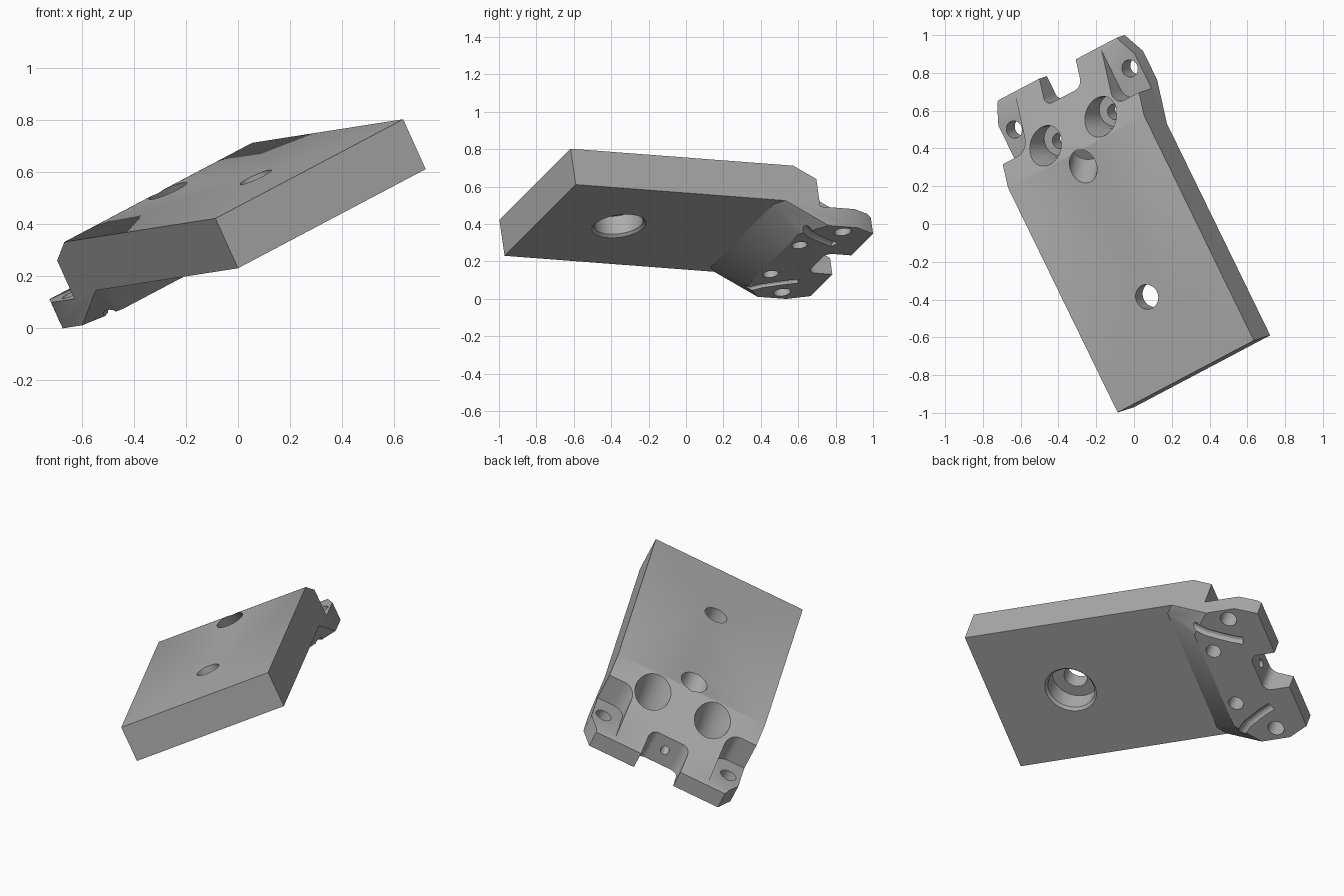
import bpy, bmesh
from mathutils import Vector, Matrix

if "Cube" in bpy.data.objects:
    bpy.data.objects.remove(bpy.data.objects["Cube"])

# Block proportions in its own frame: u across, v along, w through the thickness
W, T, LOW, END = 0.9, 0.212, -0.13, 1.78
MID = W / 2
cutters = []

metal = bpy.data.materials.new("grey_metal")
metal.use_nodes = True
grey = (0.42, 0.42, 0.42, 1)
metal.diffuse_color = grey
metal.node_tree.nodes["Principled BSDF"].inputs["Base Color"].default_value = grey


def make_object(name, bm):
    bmesh.ops.recalc_face_normals(bm, faces=bm.faces[:])
    mesh = bpy.data.meshes.new(name)
    bm.to_mesh(mesh)
    bm.free()
    ob = bpy.data.objects.new(name, mesh)
    bpy.context.scene.collection.objects.link(ob)
    return ob


def add_cutter(name, bm):
    ob = make_object(name, bm)
    ob.hide_render = True
    cutters.append(ob)


def drill(name, start, end, r1, r2=None):
    """Round cutter running from start to end."""
    start, end = Vector(start), Vector(end)
    axis = end - start
    bm = bmesh.new()
    place = Matrix.Translation((start + end) / 2) @ axis.to_track_quat('Z', 'Y').to_matrix().to_4x4()
    bmesh.ops.create_cone(bm, cap_ends=True, segments=40, radius1=r1,
                          radius2=r1 if r2 is None else r2, depth=axis.length, matrix=place)
    add_cutter(name, bm)


def pocket(name, low, high, radius):
    """Box cutter with rounded upright edges."""
    low, high = Vector(low), Vector(high)
    bm = bmesh.new()
    bmesh.ops.create_cube(bm, size=1, matrix=Matrix.Translation((low + high) / 2)
                          @ Matrix.Diagonal((*(high - low), 1)))
    upright = [e for e in bm.edges if abs(e.verts[0].co.z - e.verts[1].co.z) > 0.01]
    bmesh.ops.bevel(bm, geom=upright, offset=radius, segments=8, profile=0.5, affect='EDGES')
    add_cutter(name, bm)


# Body: plate with a stepped foot, built from one half outline and its mirror
half = [(0, 0, T), (0, 1.66, T), (0.056, END, T), (0, 0, 0), (0, 1.25, 0), (0.05, 1.205, 0),
        (0.13, 1.37, LOW), (0, 1.49, LOW), (0, 1.66, LOW), (0.056, END, LOW)]
bm = bmesh.new()
left = [bm.verts.new(p) for p in half]
right = [bm.verts.new((W - u, v, w)) for u, v, w in half]
for side in (left, right):
    for ids in ((0, 3, 4, 7, 8, 1), (1, 8, 9, 2), (4, 5, 6, 7)):
        bm.faces.new([side[i] for i in ids])
for ids in ((0, 1, 2), (3, 4, 5), (5, 6), (6, 7, 8, 9), (9, 2), (0, 3)):
    bm.faces.new([left[i] for i in ids] + [right[i] for i in reversed(ids)])
# Slanted upper end
cut = bmesh.ops.bisect_plane(bm, geom=bm.verts[:] + bm.edges[:] + bm.faces[:],
                             plane_co=(0, 1.327, T), plane_no=(0, 0.54, 1), clear_outer=True)
rim = [g for g in cut["geom_cut"] if isinstance(g, bmesh.types.BMEdge)]
bmesh.ops.contextual_create(bm, geom=rim)
body = make_object("mounting_block", bm)

# End notch and the two corner pockets
pocket("notch_cutter", (MID - 0.12, 1.63, -0.4), (MID + 0.12, 2, 0.4), 0.045)
pocket("pocket_cutter_a", (-0.3, 1.455, -0.02), (0.165, 2.1, 0.4), 0.07)
pocket("pocket_cutter_b", (W - 0.165, 1.455, -0.02), (W + 0.3, 2.1, 0.4), 0.07)

# Screw holes, counterbores and grooves, one set on each side
for s in (-1, 1):
    u = MID + 0.005 + s * 0.382
    drill("corner_hole_cutter", (u, 1.602, -0.3), (u, 1.602, 0.2), 0.046)
    u = MID + 0.01 + s * 0.182
    drill("screw_hole_cutter", (u, 1.437, -0.3), (u, 1.437, 0.1), 0.042)
    drill("counterbore_cutter", (u, 1.445, -0.03), (u, 1.445, 0.4), 0.086)
    drill("counterbore_rim_cutter", (u, 1.445, 0.07), (u, 1.445, 0.22), 0.086, 0.115)
    # Curved groove under the foot
    curve = bpy.data.curves.new("groove_path", 'CURVE')
    curve.dimensions = '3D'
    curve.bevel_depth = 0.024
    curve.use_fill_caps = True
    spline = curve.splines.new('POLY')
    path = [(0.02, 1.34), (0.08, 1.395), (0.13, 1.45), (0.166, 1.515), (0.195, 1.57), (0.22, 1.63)]
    spline.points.add(len(path) - 1)
    for point, (a, v) in zip(spline.points, path):
        point.co = (MID + s * (MID - a), v, LOW, 1)
    temp = bpy.data.objects.new("groove_path", curve)
    bm = bmesh.new()
    bpy.context.scene.collection.objects.link(temp)
    bpy.context.view_layer.update()
    bm.from_mesh(temp.evaluated_get(bpy.context.evaluated_depsgraph_get()).to_mesh())
    bmesh.ops.remove_doubles(bm, verts=bm.verts[:], dist=0.0001)
    bpy.data.objects.remove(temp)
    add_cutter("groove_cutter", bm)

# Stepped hole through the plate
drill("plate_hole_cutter", (MID, 0.47, -0.1), (MID, 0.47, 0.4), 0.066)
drill("plate_bore_cutter", (MID, 0.47, -0.1), (MID, 0.47, 0.12), 0.132)
drill("plate_bore_rim_cutter", (MID, 0.47, -0.02), (MID, 0.47, 0.015), 0.165, 0.132)

# Slanted hole at the bend, with a narrow passage into the notch
drill("slanted_hole_cutter", (MID, 1.16, 0.34), (MID, 1.33, 0.07), 0.077)
drill("passage_cutter", (MID, 1.3, 0.11), (MID, 1.72, -0.075), 0.024)

# Cut everything and drop the helpers
for c in cutters:
    mod = body.modifiers.new(c.name, 'BOOLEAN')
    mod.operation, mod.solver, mod.object = 'DIFFERENCE', 'EXACT', c
bpy.context.view_layer.update()
shape = bpy.data.meshes.new_from_object(body.evaluated_get(bpy.context.evaluated_depsgraph_get()))
body.modifiers.clear()
body.data = shape
for c in cutters:
    bpy.data.objects.remove(c)
shape.materials.clear()
shape.materials.append(metal)

# Tilt the block into its resting pose
u = Vector((0.801, 0.423, 0.423)).normalized()
v = Vector((-0.437, 0.897, -0.068))
v = (v - u * v.dot(u)).normalized()
pose = Matrix((u, v, u.cross(v))).transposed().to_4x4()
shape.transform(Matrix.Translation((0, -0.97, 0.23)) @ pose)

bpy.ops.object.select_all(action='DESELECT')
body.select_set(True)
bpy.context.view_layer.objects.active = body
bpy.ops.object.shade_smooth_by_angle(angle=0.5)
